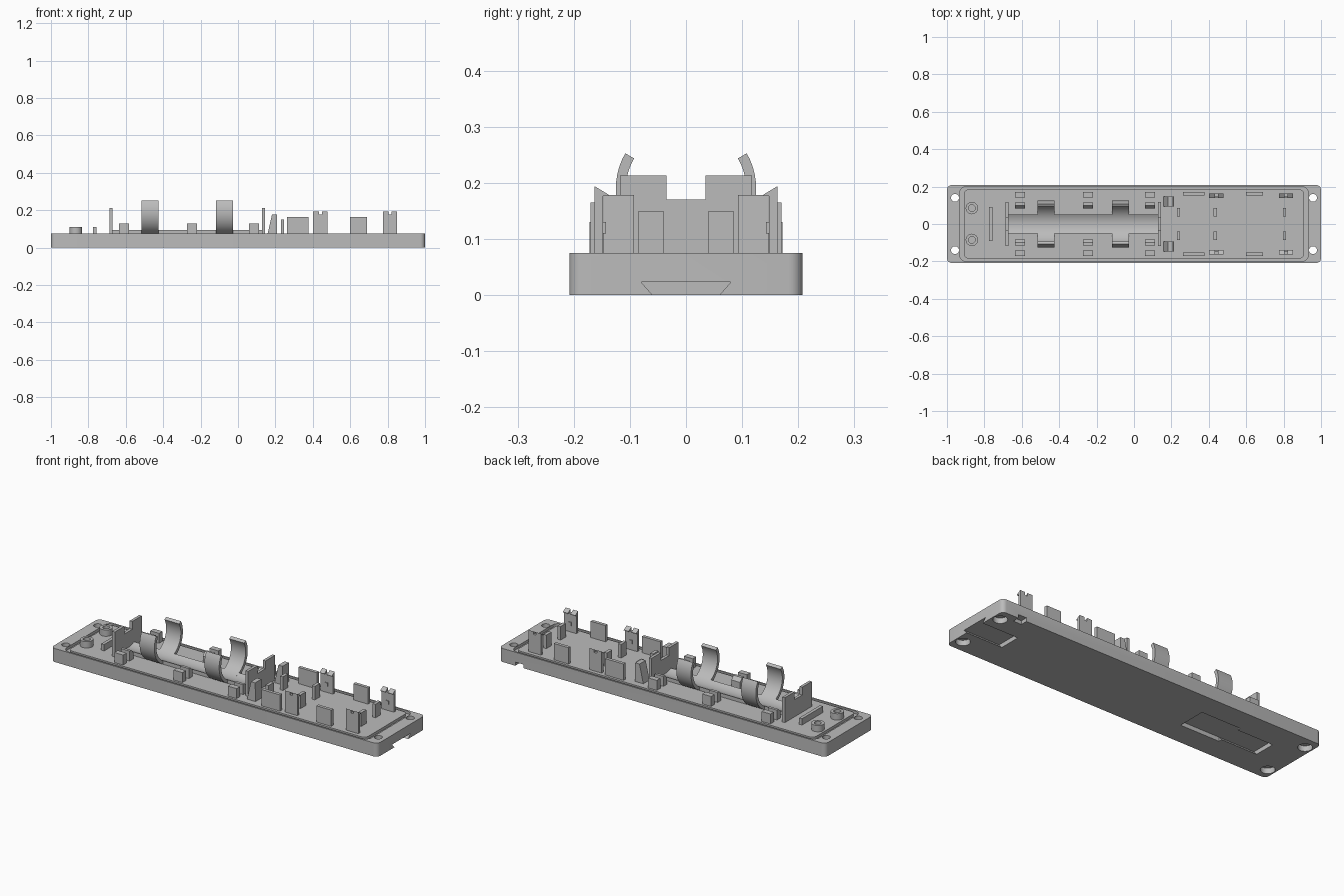
import bpy
import bmesh
import math
from mathutils import Vector

if "Cube" in bpy.data.objects:
    bpy.data.objects.remove(bpy.data.objects["Cube"], do_unlink=True)

grey = bpy.data.materials.new("plain grey plastic")
COLOUR = (0.5, 0.5, 0.5, 1)
grey.diffuse_color = COLOUR
grey.use_nodes = True
grey.node_tree.nodes["Principled BSDF"].inputs["Base Color"].default_value = COLOUR

FLOOR = 0.075            # top of the base
SINK = 0.068             # parts reach slightly into the base
AXIS_Z, R_IN, R_OUT = 0.19, 0.107, 0.125


def prism(name, pts, axis, lo, hi):
    """Extrude a closed profile along an axis; pts are (y,z), (x,z) or (x,y)."""
    place = {"x": lambda a, b, t: (t, a, b),
             "y": lambda a, b, t: (a, t, b),
             "z": lambda a, b, t: (a, b, t)}[axis]
    bm = bmesh.new()
    face = bm.faces.new([bm.verts.new(place(a, b, lo)) for a, b in pts])
    ext = bmesh.ops.extrude_face_region(bm, geom=[face])
    moved = [g for g in ext["geom"] if isinstance(g, bmesh.types.BMVert)]
    bmesh.ops.translate(bm, verts=moved, vec=Vector(place(0, 0, hi - lo)))
    bmesh.ops.recalc_face_normals(bm, faces=bm.faces)
    mesh = bpy.data.meshes.new(name)
    bm.to_mesh(mesh)
    bm.free()
    mesh.materials.append(grey)
    obj = bpy.data.objects.new(name, mesh)
    bpy.context.collection.objects.link(obj)
    return obj


def box(name, x0, x1, y0, y1, z0, z1):
    return prism(name, [(x0, y0), (x1, y0), (x1, y1), (x0, y1)], "z", z0, z1)


def arc(cx, cy, r, a0, a1, n):
    angles = [math.radians(a0 + (a1 - a0) * i / n) for i in range(n + 1)]
    return [(cx + r * math.cos(a), cy + r * math.sin(a)) for a in angles]


def rounded(hx, hy, r):
    pts = []
    for i, (sx, sy) in enumerate([(1, 1), (-1, 1), (-1, -1), (1, -1)]):
        pts += arc(sx * (hx - r), sy * (hy - r), r, 90 * i, 90 * i + 90, 6)
    return pts


def disc(name, x, y, r, z0, z1):
    return prism(name, arc(x, y, r, 0, 360, 32)[:-1], "z", z0, z1)


def cut(obj, cutters):
    """Subtract the cutters, bake the result and remove them."""
    for c in cutters:
        m = obj.modifiers.new("cut", "BOOLEAN")
        m.operation, m.solver, m.object = "DIFFERENCE", "EXACT", c
    bpy.context.view_layer.update()
    dg = bpy.context.evaluated_depsgraph_get()
    mesh = bpy.data.meshes.new_from_object(obj.evaluated_get(dg))
    obj.modifiers.clear()
    obj.data = mesh
    for c in cutters:
        bpy.data.objects.remove(c, do_unlink=True)


def smooth(obj):
    bpy.ops.object.select_all(action="DESELECT")
    obj.select_set(True)
    bpy.context.view_layer.objects.active = obj
    bpy.ops.object.shade_smooth_by_angle(angle=math.radians(30))


# Base plate with seal groove, screw holes and underside slots
base = prism("base_plate", rounded(1, 0.208, 0.025), "z", 0, FLOOR)
cutters = [prism("groove_cutter", rounded(0.933, 0.199, 0.035), "z", 0.06, 0.1)]
for x in (-0.957, 0.957):
    for y in (-0.14, 0.14):
        cutters.append(disc("hole_cutter", x, y, 0.021, -0.1, 0.2))
        cutters.append(disc("counterbore_cutter", x, y, 0.036, -0.1, 0.03))
dovetail = [(-0.057, -0.003), (0.057, -0.003), (0.08, 0.023), (-0.08, 0.023)]
cutters.append(prism("end_slot_cutter", dovetail, "x", 0.78, 1.1))
cutters.append(prism("pocket_slot_cutter", dovetail, "x", -0.82, -0.58))
cutters.append(box("pocket_cutter", -0.6, -0.36, -0.08, 0.08, -0.1, 0.023))
cutters.append(box("side_notch_cutter", 0.85, 0.9, 0.17, 0.3, -0.1, 0.02))
cut(base, cutters)
smooth(base)

# Raised floor inside the groove
smooth(prism("inner_floor", rounded(0.91, 0.184, 0.025), "z", 0.055, FLOOR))

# Screw bosses and rib
for y in (-0.085, 0.085):
    boss = disc("screw_boss", -0.867, y, 0.033, SINK, 0.11)
    cut(boss, [disc("bore_cutter", -0.867, y, 0.018, FLOOR, 0.2)])
    smooth(boss)
box("cross_rib", -0.775, -0.757, -0.09, 0.092, SINK, 0.11)

# Cradle trough
half = math.degrees(math.asin(0.05 / R_IN))
trough = arc(0, AXIS_Z, R_IN, -90 - half, -90 + half, 12)
smooth(prism("cradle_trough", trough + [(0.05, SINK), (-0.05, SINK)], "x", -0.675, 0.132))

# Spring clips
ring = arc(0, AXIS_Z, R_OUT, -210, 30, 40) + arc(0, AXIS_Z, R_IN, 30, -210, 40)
for x in (-0.47, -0.073):
    smooth(prism("spring_clip", ring, "x", x - 0.045, x + 0.045))

# Notched end plates of the cradle
notched = [(-0.118, SINK), (0.118, SINK), (0.118, 0.213), (0.035, 0.213),
           (0.035, 0.17), (-0.035, 0.17), (-0.035, 0.213), (-0.118, 0.213)]
for x in (-0.68, 0.136):
    prism("cradle_end_plate", notched, "x", x - 0.008, x + 0.008)

# Parts repeated along the front and back edges
for s in (-1, 1):
    def ybox(name, x0, x1, y0, y1, z1, z0=SINK):
        return box(name, x0, x1, min(s * y0, s * y1), max(s * y0, s * y1), z0, z1)

    def yprism(name, pts, x0, x1):
        return prism(name, [(s * y, z) for y, z in pts], "x", x0, x1)

    # Small guide blocks
    for x in (-0.61, -0.247, 0.085):
        ybox("outer_guide_block", x - 0.027, x + 0.027, 0.142, 0.172, 0.13)
        yprism("inner_guide_block", [(0.083, SINK), (0.083, 0.11), (0.1, 0.13),
                                     (0.115, 0.13), (0.115, SINK)], x - 0.027, x + 0.027)

    # Tapered support
    taper = [(0.157, SINK), (0.21, SINK), (0.208, 0.178), (0.182, 0.178)]
    prism("tapered_support", taper, "y", *sorted((s * 0.093, s * 0.147)))

    # Inner posts
    for x in (0.238, 0.434, 0.805):
        ybox("inner_post", x - 0.009, x + 0.009, 0.04, 0.085, 0.15)

    # Edge walls
    for x0, x1 in ((0.263, 0.376), (0.6, 0.69)):
        ybox("edge_wall", x0, x1, 0.152, 0.17, 0.165)

    # Snap tabs with a split barb and a small locating bump
    for x in (0.44, 0.813):
        ybox("snap_tab", x - 0.038, x + 0.038, 0.148, 0.163, 0.177)
        barb = [(0.163, 0.176), (0.163, 0.194), (0.138, 0.179), (0.138, 0.176)]
        for x0, x1 in ((x - 0.038, x - 0.008), (x + 0.008, x + 0.038)):
            yprism("snap_barb", barb, x0, x1)
        ybox("snap_bump", x - 0.008, x + 0.008, 0.143, 0.15, 0.13, 0.11)
